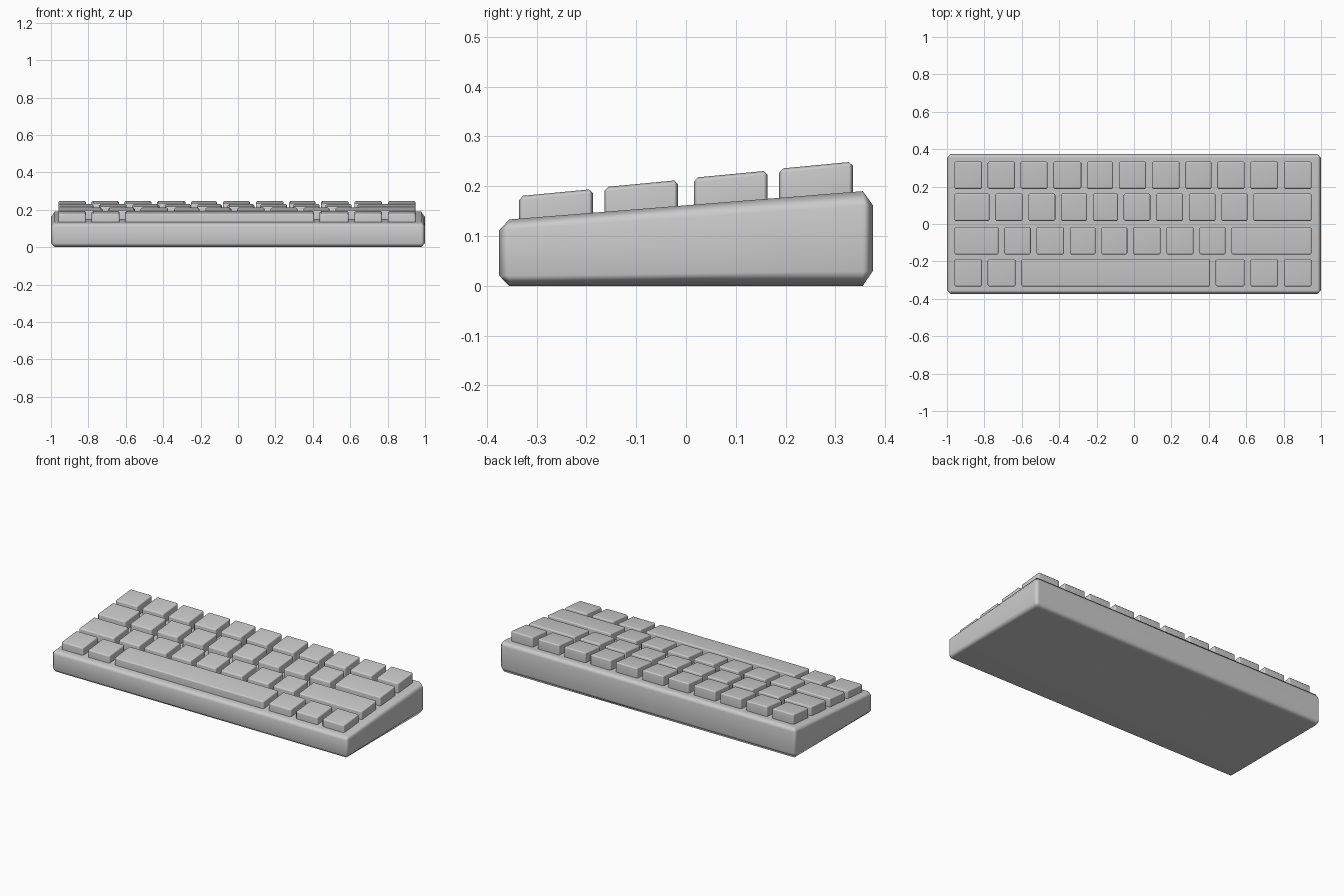
import bpy
import bmesh
import math

cube = bpy.data.objects.get("Cube")
if cube:
    bpy.data.objects.remove(cube, do_unlink=True)

grey = bpy.data.materials.new("plain grey")
grey.use_nodes = True
grey.diffuse_color = (0.6, 0.6, 0.6, 1)
grey.node_tree.nodes["Principled BSDF"].inputs["Base Color"].default_value = (0.6, 0.6, 0.6, 1)


def bevelled_box(name, low, high, bevel, deform):
    """Chamfered box whose vertices are then reshaped by deform(co)."""
    bm = bmesh.new()
    bmesh.ops.create_cube(bm, size=1)
    for v in bm.verts:
        for i in range(3):
            v.co[i] = low[i] + (v.co[i] + 0.5) * (high[i] - low[i])
    bmesh.ops.bevel(bm, geom=bm.edges[:], offset=bevel, segments=1,
                    profile=0.5, affect='EDGES')
    for v in bm.verts:
        deform(v.co)
    bmesh.ops.recalc_face_normals(bm, faces=bm.faces[:])
    mesh = bpy.data.meshes.new(name)
    bm.to_mesh(mesh)
    bm.free()
    mesh.materials.append(grey)
    obj = bpy.data.objects.new(name, mesh)
    bpy.context.collection.objects.link(obj)
    bpy.ops.object.select_all(action='DESELECT')
    obj.select_set(True)
    bpy.context.view_layer.objects.active = obj
    bpy.ops.object.shade_smooth_by_angle(angle=math.radians(60))
    weighted = obj.modifiers.new("weighted normals", 'WEIGHTED_NORMAL')
    weighted.keep_sharp = True
    return obj


# Case: a box that grows taller towards the back
HEIGHT = 0.13


def wedge(co):
    co.z *= (0.1615 + 0.08 * co.y) / HEIGHT


bevelled_box("case", (-1, -0.375, 0), (1, 0.375, HEIGHT), 0.02, wedge)

# Key rows, front to back: y centre, top height, and the gap centres along x
rows = [
    ("front", -0.261, 0.187, [-0.976, -0.797, -0.618, 0.422, 0.607, 0.786, 0.965]),
    ("lower", -0.09, 0.205, [-0.976, -0.709, -0.537, -0.358, -0.19, -0.021, 0.158,
                             0.334, 0.505, 0.965]),
    ("upper", 0.09, 0.224, [-0.976, -0.757, -0.58, -0.406, -0.235, -0.07, 0.102,
                            0.278, 0.452, 0.623, 0.965]),
    ("back", 0.261, 0.242, [-0.976, -0.797, -0.621, -0.447, -0.267, -0.096, 0.08,
                            0.259, 0.43, 0.607, 0.786, 0.965]),
]
HALF_DEPTH = 0.074
HALF_GAP = 0.015

# Keycaps: sunk into the case, tops tilted with the slope
for row, y, top, gaps in rows:
    def tilt(co, y=y):
        co.z += 0.095 * (co.y - y)

    for i, (left, right) in enumerate(zip(gaps, gaps[1:])):
        bevelled_box(f"{row}_row_key_{i + 1}",
                     (left + HALF_GAP, y - HALF_DEPTH, top - 0.085),
                     (right - HALF_GAP, y + HALF_DEPTH, top),
                     0.008, tilt)
